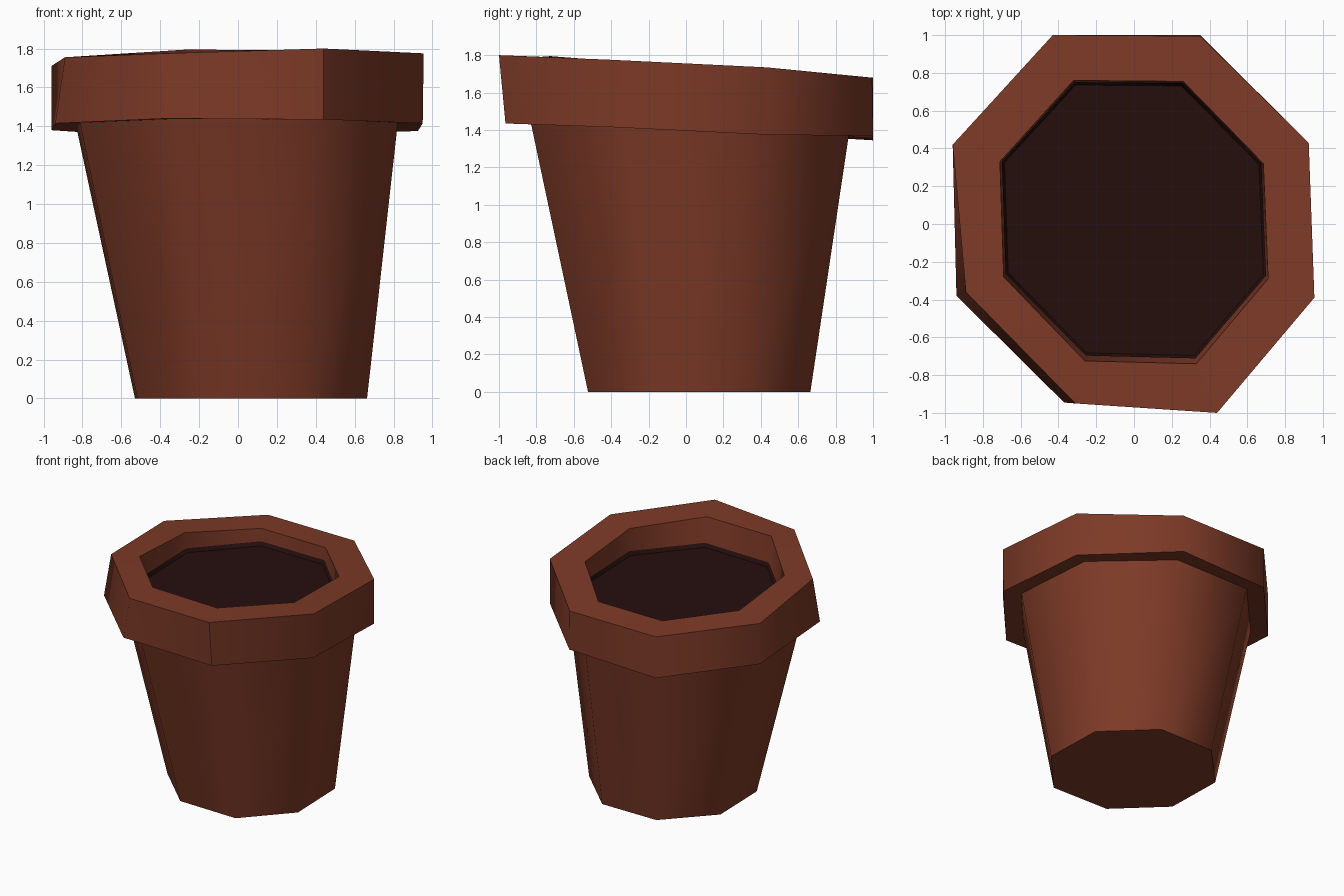
import bpy, bmesh
from mathutils import Vector

if "Cube" in bpy.data.objects:
    bpy.data.objects.remove(bpy.data.objects["Cube"])


def material(name, rgb):
    m = bpy.data.materials.new(name)
    m.diffuse_color = (*rgb, 1)
    m.use_nodes = True
    m.node_tree.nodes["Principled BSDF"].inputs["Base Color"].default_value = m.diffuse_color
    return m


terracotta = material("terracotta", (0.205, 0.042, 0.020))
soil_brown = material("dark soil", (0.018, 0.0045, 0.004))

# Hand-shaped octagons, counter-clockwise from the front left corner
RIM_TOP = [(-0.31, -0.95, 1.777), (0.44, -1.0, 1.80), (0.955, -0.39, 1.775), (0.925, 0.43, 1.735),
           (0.35, 0.995, 1.68), (-0.43, 1.0, 1.68), (-0.96, 0.42, 1.71), (-0.89, -0.36, 1.755)]
RIM_LOW = [(-0.37, -0.945, 1.44), (0.44, -0.965, 1.435), (0.95, -0.39, 1.415), (0.925, 0.43, 1.375),
           (0.35, 1.0, 1.368), (-0.43, 1.0, 1.345), (-0.96, 0.42, 1.38), (-0.94, -0.38, 1.415)]
MOUTH = [(-0.26, -0.725, 1.795), (0.33, -0.74, 1.79), (0.71, -0.29, 1.765), (0.685, 0.32, 1.735),
         (0.26, 0.755, 1.69), (-0.32, 0.76, 1.69), (-0.71, 0.33, 1.715), (-0.69, -0.28, 1.76)]


def ring(source, sx, sy, dx, dy, z, tilt=0.0):
    """Scaled and shifted copy of an octagon at a given height, tilting with y."""
    return [(x * sx + dx, y * sy + dy, z - tilt * y) for x, y, _ in source]


def loft(name, rings, mat, cap_first, cap_last):
    bm = bmesh.new()
    loops = [[bm.verts.new(Vector(p)) for p in r] for r in rings]
    for a, b in zip(loops, loops[1:]):
        n = len(a)
        for i in range(n):
            j = (i + 1) % n
            bm.faces.new((a[i], a[j], b[j], b[i]))
    if cap_first:
        bm.faces.new(loops[0][::-1])
    if cap_last:
        bm.faces.new(loops[-1])
    mesh = bpy.data.meshes.new(name)
    bm.to_mesh(mesh)
    bm.free()
    mesh.materials.append(mat)
    obj = bpy.data.objects.new(name, mesh)
    bpy.context.collection.objects.link(obj)
    bpy.ops.object.select_all(action='DESELECT')
    obj.select_set(True)
    bpy.context.view_layer.objects.active = obj
    bpy.ops.object.shade_smooth_by_angle(angle=0.9)
    return obj


# Pot: tapered body, overhanging rim and inner wall in one skin
loft("pot", [
    ring(RIM_LOW, 0.625, 0.605, 0.07, 0.06, 0.0),
    ring(RIM_LOW, 0.865, 0.865, 0.0, 0.005, 1.405, 0.035),
    RIM_LOW, RIM_TOP, MOUTH,
    ring(MOUTH, 0.985, 0.975, 0.0, 0.01, 1.54),
], terracotta, True, False)

# Soil: level surface with a slightly raised edge against the wall
loft("soil", [
    ring(MOUTH, 0.985, 0.975, 0.0, 0.01, 1.59),
    ring(MOUTH, 0.965, 0.955, 0.0, 0.01, 1.56),
], soil_brown, False, True)
